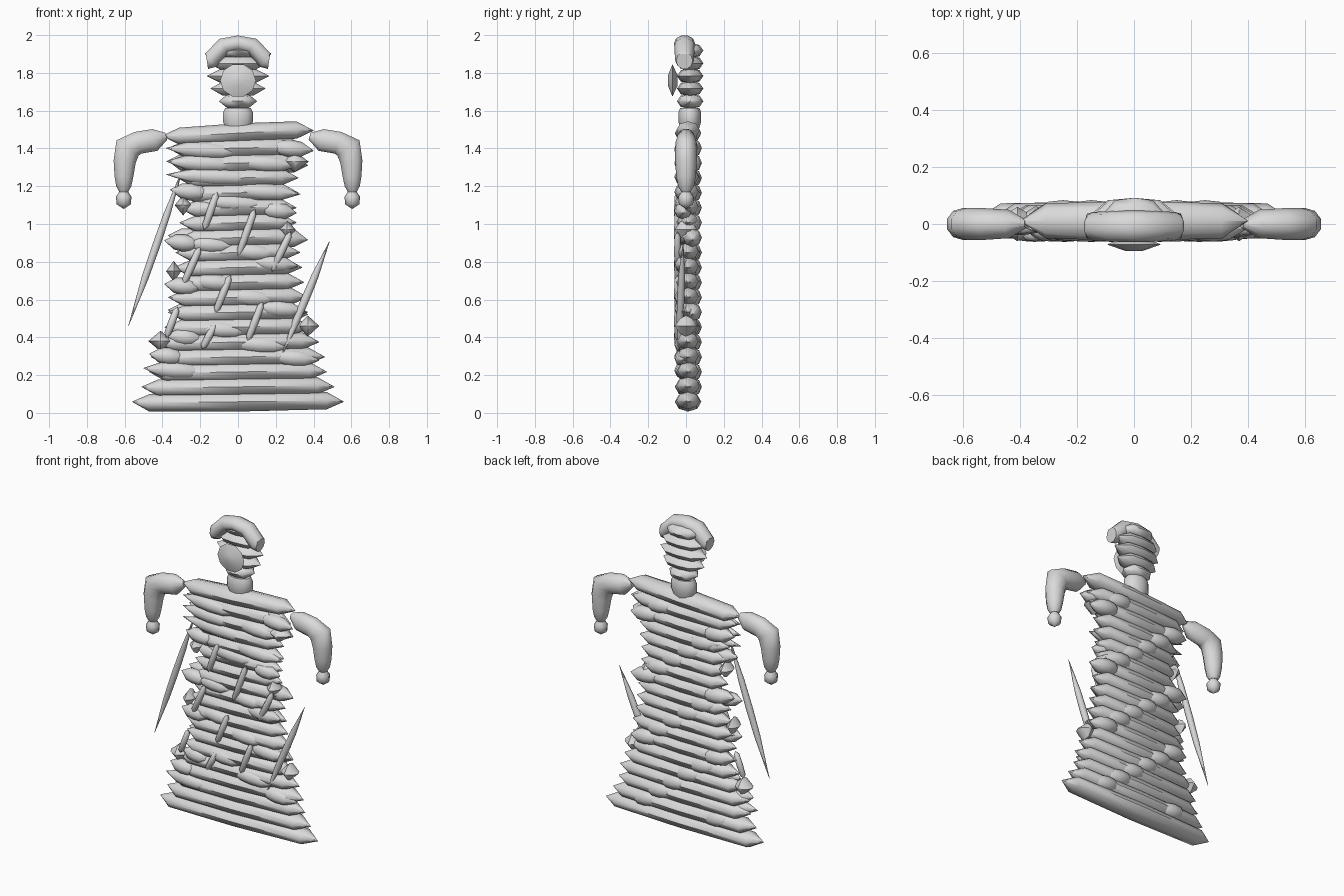
import bpy, math
from mathutils import Vector

cube = bpy.data.objects.get("Cube")
if cube:
    bpy.data.objects.remove(cube)

# Single pale material
COLOR = (0.7, 0.7, 0.7, 1)
grey = bpy.data.materials.new("pale_grey")
grey.use_nodes = True
grey.diffuse_color = COLOR
grey.node_tree.nodes["Principled BSDF"].inputs["Base Color"].default_value = COLOR


def tube(name, stations, sides=8, sharp=50):
    """Loft elliptical rings; station = (x, y, z, depth radius, other radius)."""
    pts = [Vector(s[:3]) for s in stations]
    verts, faces = [], []
    last = len(pts) - 1
    for i, p in enumerate(pts):
        t = (pts[min(i + 1, last)] - pts[max(i - 1, 0)]).normalized()
        u = Vector((1, 0, 0)) if abs(t.y) > 0.9 else Vector((0, 1, 0))
        v = t.cross(u).normalized()
        a, b = (max(r, 0.001) for r in stations[i][3:])
        for k in range(sides):
            ang = math.tau * k / sides
            verts.append(p + u * a * math.cos(ang) + v * b * math.sin(ang))
    for i in range(last):
        for k in range(sides):
            n = (k + 1) % sides
            faces.append((i * sides + k, i * sides + n,
                          (i + 1) * sides + n, (i + 1) * sides + k))
    faces.append(tuple(reversed(range(sides))))
    faces.append(tuple(last * sides + k for k in range(sides)))
    mesh = bpy.data.meshes.new(name)
    mesh.from_pydata(verts, [], faces)
    mesh.materials.append(grey)
    obj = bpy.data.objects.new(name, mesh)
    bpy.context.collection.objects.link(obj)
    bpy.ops.object.select_all(action='DESELECT')
    obj.select_set(True)
    bpy.context.view_layer.objects.active = obj
    bpy.ops.object.shade_smooth_by_angle(angle=math.radians(sharp))


def spindle(name, a, b, ry, r, taper=0.25, bend=0):
    """Pointed bar running from a to b, optionally bent into a shallow S."""
    a, b = Vector(a), Vector(b)
    shape = [(0, 0, 0), (taper, 0.88, -1), (0.5, 1, 0), (1 - taper, 0.88, 1), (1, 0, 0)]
    tube(name, [(*(a.lerp(b, f) + Vector((0, 0, s * bend))), ry * w, r * w)
                for f, w, s in shape])


# Stacked bands of the body, hem to shoulders
ROW = 0.079
half_widths = [.56, .51, .47, .46, .43, .39, .37, .37, .35, .34,
               .33, .32, .31, .31, .32, .32, .33, .37, .40]
for i, w in enumerate(half_widths):
    z = 0.059 + ROW * i
    outer = i in (0, 1, len(half_widths) - 1)
    tilt = 0.014 if i == len(half_widths) - 1 else 0
    spindle(f"body_band_{i + 1}", (-w, 0.011, z - tilt), (w, 0.011, z + tilt),
            0.07 if outer else 0.063, 0.052, 0.09 / (2 * w), 0.006)

# Wrapped cloth ribbons across the front: (x centre, z centre, half length)
front = [(-.17, 1.39, .21), (.28, 1.40, .12), (-.18, 1.32, .2), (.15, 1.32, .17),
         (-.12, 1.25, .26), (.14, 1.17, .19), (-.25, 1.17, .11), (-.02, 1.11, .19),
         (.21, 1.07, .1), (-.33, .225, .17), (-.37, .30, .1),
         (-.29, .90, .1), (-.15, .89, .14), (.08, .85, .14), (.19, .79, .13),
         (-.29, .67, .1), (-.12, .69, .14), (.07, .61, .15), (.22, .55, .14),
         (-.28, .40, .1), (-.08, .44, .15), (.12, .36, .17), (.30, .29, .13)]
for i, (x, z, h) in enumerate(front):
    spindle(f"front_wrap_{i + 1}", (x - h, -0.015, z + .012),
            (x + h, -0.015, z - .012), 0.047, 0.046, 0.28)

# Steep ribbons across the back, one piece per band, rising to the model's right
for j, low in enumerate((-4, 1, 6, 11, 16)):
    for k in range(6):
        x, row = 0.25 - 0.1 * k, low + k
        if 0 < row < 18:
            z = 0.059 + ROW * row
            spindle(f"back_wrap_{j + 1}_{k + 1}", (x + .12, 0.034, z - .012),
                    (x - .12, 0.034, z + .012), 0.05, 0.05, 0.28)

# Faceted knots on the two sides: (x, z, half width)
knots = [(-.29, 1.10, .045), (.30, 1.33, .075), (.26, .97, .045),
         (-.34, .75, .04), (.37, .46, .06), (-.41, .38, .065)]
for i, (x, z, r) in enumerate(knots):
    tube(f"side_knot_{i + 1}", [(x, y, z, r * f, .055 * f) for y, f in
                                ((-.06, 0), (-.03, .75), (0, 1), (.03, .75), (.06, 0))], 4)

# Slanted slivers tucked through the wraps: (x, z) bottom to (x, z) top
slivers = [(-.18, .97, -.11, 1.17), (0, .83, .09, 1.08), (.18, .75, .28, .96),
           (-.29, .68, -.20, .88), (-.12, .53, -.04, .73), (.05, .38, .13, .59),
           (-.38, .40, -.32, .56), (-.19, .34, -.12, .47)]
for i, (x0, z0, x1, z1) in enumerate(slivers):
    spindle(f"sliver_{i + 1}", (x0, -.045, z0), (x1, -.045, z1), 0.018, 0.02, 0.12)
spindle("right_long_sliver", (-.58, -.02, .46), (-.29, -.02, 1.30), .02, .021, .3)
spindle("left_long_sliver", (.23, -.04, .30), (.485, -.015, .91), .02, .022, .3)

# Arms and hands
for side, s in (("left", 1), ("right", -1)):
    arm = [(.38, 1.465, .015, .02), (.44, 1.445, .05, .062), (.53, 1.43, .056, .063),
           (.585, 1.402, .057, .075), (.6, 1.33, .057, .062),
           (.604, 1.25, .052, .052), (.605, 1.20, .042, .042), (.605, 1.17, .025, .025)]
    tube(f"{side}_arm", [(s * x, 0, z, a, b) for x, z, a, b in arm], 10)
    tube(f"{side}_hand", [(s * .605, 0, z, r, r) for z, r in
                          ((1.08, 0), (1.105, .038), (1.145, .041), (1.175, .02))])

# Neck
tube("neck", [(0, .02, z, .06 * f, .083 * f) for z, f in
              ((1.50, .8), (1.54, 1), (1.59, 1), (1.615, .85))], 10)

# Stacked bands of the head
for i, w in enumerate((.10, .145, .165, .155, .12)):
    z = 1.65 + 0.067 * i
    spindle(f"head_band_{i + 1}", (-w, .022, z), (w, .022, z), .07, .042, .22)

# Face plate
tube("face", [(0, -.095, 1.76, .03, .03), (0, -.072, 1.76, .095, .09),
              (0, -.045, 1.76, .03, .03)], 10)

# Arched cap over the head
cap = [(-.165, 1.864, .044, .046), (-.145, 1.867, .05, .048),
       (-.075, 1.943, .054, .046), (0, 1.957, .056, .043)]
cap += [(-x, z, a, b) for x, z, a, b in reversed(cap[:-1])]
tube("cap", [(x, -.008, z, a, b) for x, z, a, b in cap], 10)
